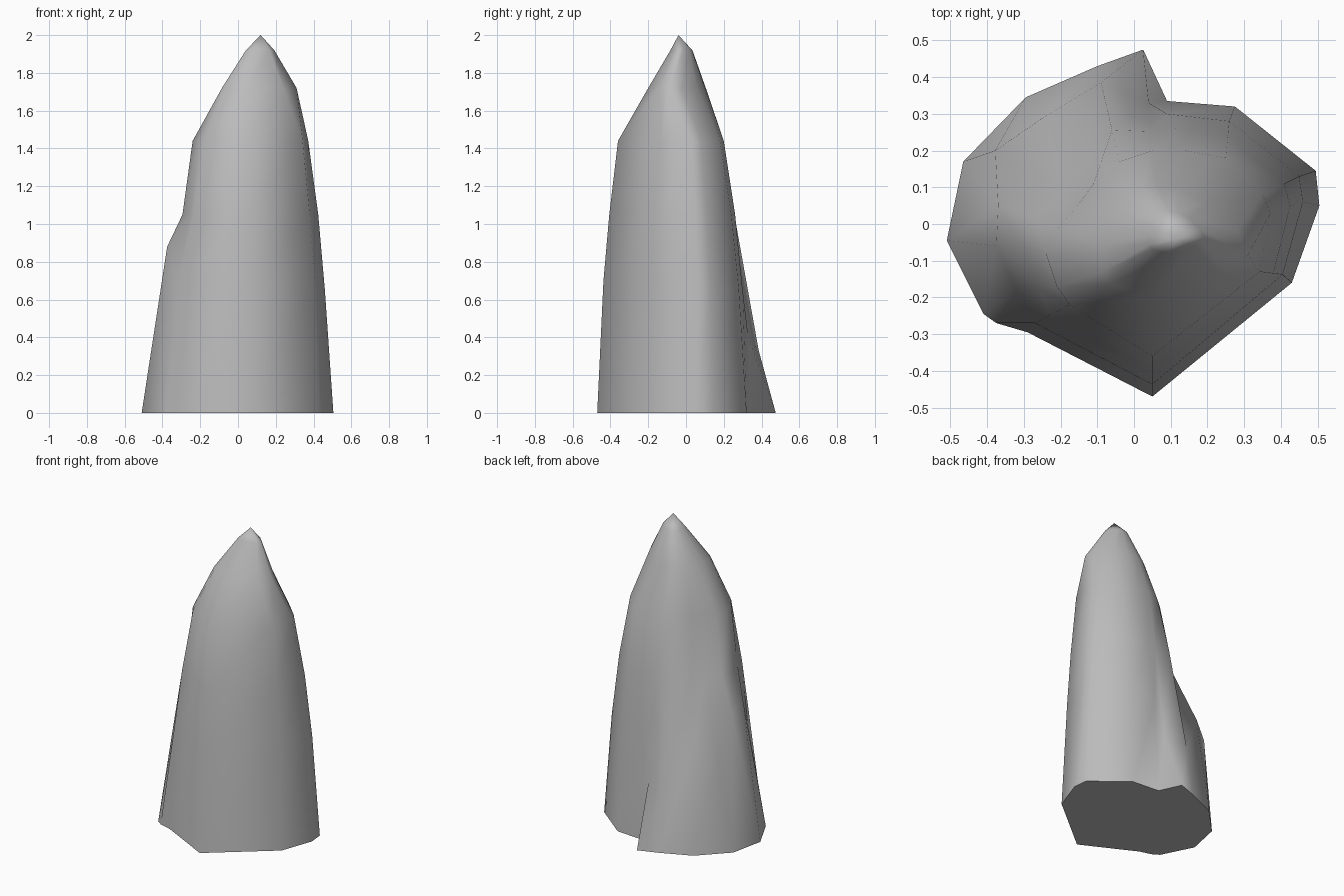
import bpy
import bmesh
import math
from mathutils import Vector

default_cube = bpy.data.objects.get("Cube")
if default_cube:
    bpy.data.objects.remove(default_cube, do_unlink=True)


def make_material(name, value):
    material = bpy.data.materials.new(name)
    material.use_nodes = True
    colour = (value, value, value, 1)
    material.diffuse_color = colour
    shader = material.node_tree.nodes["Principled BSDF"]
    shader.inputs["Base Color"].default_value = colour
    shader.inputs["Roughness"].default_value = 0.9
    return material


def outline(height, *points):
    return [Vector((x, y, height)) for x, y in points]


def blend(lower, upper, factors, height):
    ring = [a.lerp(b, f) for a, b, f in zip(lower, upper, factors)]
    for point in ring:
        point.z = height
    return ring


# Outlines run counter-clockwise from the front corner
foot = outline(
    0,
    (.05, -.47), (.43, -.16), (.505, .05), (.495, .145), (.275, .32),
    (.09, .335), (.025, .475), (-.1, .43), (-.295, .345), (-.465, .17),
    (-.51, -.045), (-.41, -.245), (-.375, -.27), (-.29, -.295))

# The waist follows the top of the buttress, which sinks towards the back notch
waist = [Vector(point) for point in (
    (.05, -.437, .7), (.405, -.138, .7), (.46, .06, .65), (.45, .13, .65),
    (.26, .28, .65), (.09, .3, .65), (.04, .33, .4), (-.09, .385, .33),
    (-.24, .295, .63), (-.378, .2, .58), (-.37, .05, .84),
    (-.375, -.06, .88), (-.32, -.18, .7), (-.27, -.27, .7))]

shoulder = outline(
    1.44,
    (.05, -.36), (.342, -.13), (.372, .03), (.35, .08), (.25, .18),
    (.14, .2), (.05, .2), (-.04, .17), (-.11, .11), (-.15, .055),
    (-.205, -.01), (-.24, -.08), (-.21, -.17), (-.175, -.22))

crown = outline(
    1.72,
    (.05, -.2), (.24, -.14), (.31, -.085), (.28, -.02), (.2, .06),
    (.12, .1), (.06, .105), (.02, .1), (-.02, .07), (-.05, .04),
    (-.07, 0), (-.085, -.06), (-.085, -.13), (-.06, -.165))

# Above the buttress the wall steps in more quickly, with a hollow at the back
count = len(foot)
step_in = [.4] * 6 + [.6] * 2 + [.8] * 2 + [.6] * 3 + [.4]
ledge = blend(waist, shoulder, step_in, 1.05)

# The tip narrows towards the peak
tip_centre = Vector((.12, -.01, 2))
tip = blend(crown, [tip_centre] * count, [.62] * count, 1.92)

# Rock spire: loft the outlines and close them with a peak and a flat base
bm = bmesh.new()
levels = (foot, waist, ledge, shoulder, crown, tip)
rings = [[bm.verts.new(point) for point in level] for level in levels]
for lower, upper in zip(rings, rings[1:]):
    for i in range(count):
        j = (i + 1) % count
        bm.faces.new((lower[i], lower[j], upper[j], upper[i]))
peak = bm.verts.new((.12, -.04, 2))
for i in range(count):
    bm.faces.new((rings[-1][i], rings[-1][(i + 1) % count], peak))
bm.faces.new(list(reversed(rings[0])))
bmesh.ops.recalc_face_normals(bm, faces=bm.faces[:])

mesh = bpy.data.meshes.new("rock_spire")
bm.to_mesh(mesh)
bm.free()
mesh.materials.append(make_material("stone grey", .5))
rock_spire = bpy.data.objects.new("rock_spire", mesh)
bpy.context.collection.objects.link(rock_spire)

# Smooth stone with a crisp base and notch
bpy.ops.object.select_all(action="DESELECT")
rock_spire.select_set(True)
bpy.context.view_layer.objects.active = rock_spire
bpy.ops.object.shade_smooth_by_angle(angle=math.radians(80))
